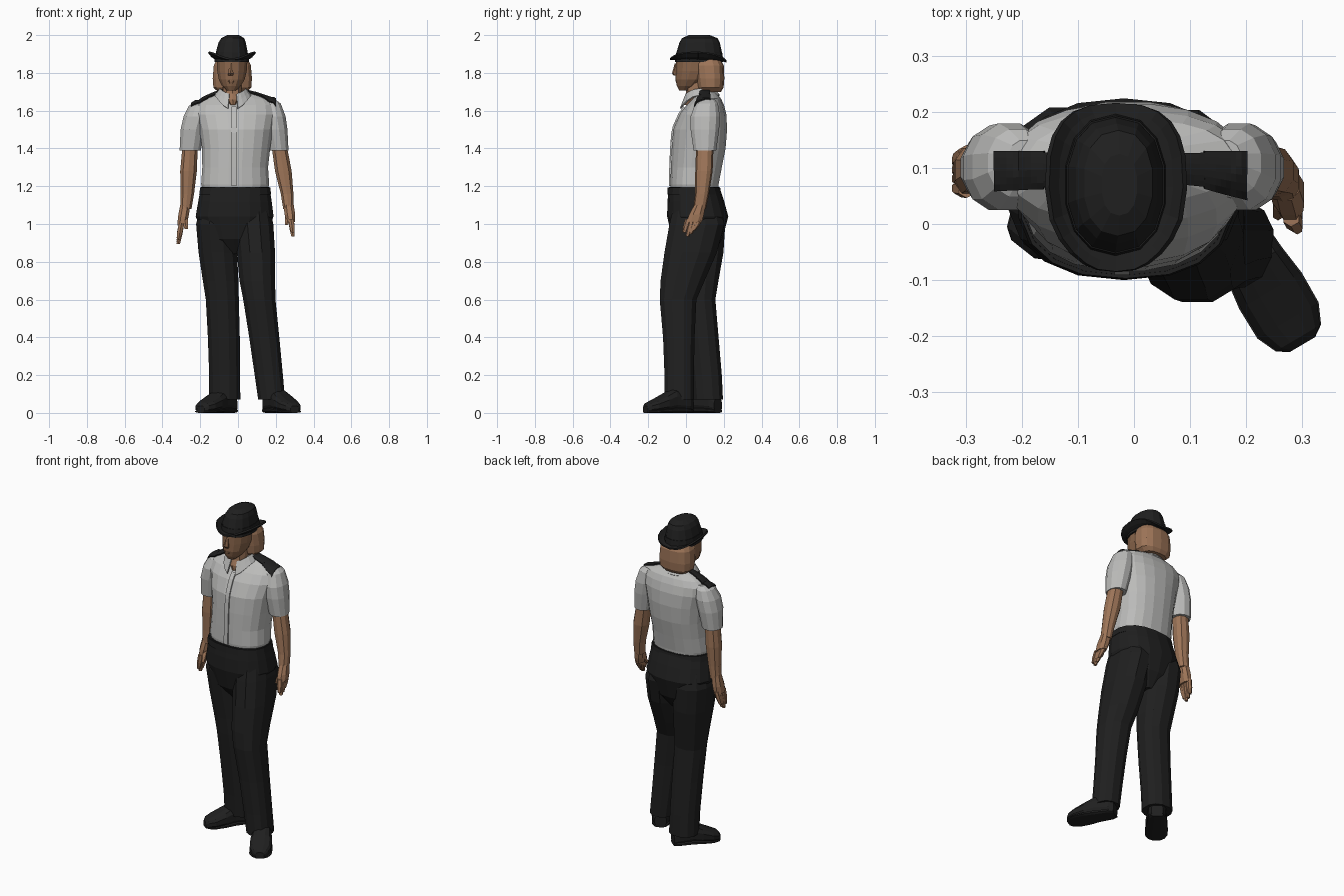
import bpy, bmesh, math
from mathutils import Vector, Matrix
from mathutils.bvhtree import BVHTree

default_cube = bpy.data.objects.get("Cube")
if default_cube:
    bpy.data.objects.remove(default_cube, do_unlink=True)


def material(name, colour):
    mat = bpy.data.materials.new(name)
    mat.use_nodes = True
    mat.diffuse_color = (*colour, 1)
    mat.node_tree.nodes["Principled BSDF"].inputs["Base Color"].default_value = (*colour, 1)
    return mat


black = material("black cloth", (.014, .014, .014))
shirt = material("light grey cloth", (.5, .5, .49))
skin = material("brown skin", (.34, .178, .098))
face_skin = material("darker face skin", (.25, .13, .07))


def finish(name, bm, mat, matrix=None, thickness=0):
    """Turn a bmesh into a flat shaded object."""
    if matrix:
        bm.transform(matrix)
    bmesh.ops.recalc_face_normals(bm, faces=bm.faces)
    mesh = bpy.data.meshes.new(name)
    bm.to_mesh(mesh)
    bm.free()
    mesh.materials.append(mat)
    obj = bpy.data.objects.new(name, mesh)
    bpy.context.scene.collection.objects.link(obj)
    if thickness:
        solid = obj.modifiers.new("thickness", "SOLIDIFY")
        solid.thickness = thickness
        solid.offset = 0
    return obj


def oval(angle, power):
    """Point on a unit superellipse."""
    c, s = math.cos(angle), math.sin(angle)
    return (math.copysign(abs(c) ** (2 / power), c),
            math.copysign(abs(s) ** (2 / power), s))


def loft(name, rows, mat, sides=14, power=2.3, matrix=None):
    """Skin oval rings given as centre x, centre y, z, radius x, radius y."""
    bm = bmesh.new()
    rings = []
    for cx, cy, z, rx, ry in rows:
        ring = []
        for i in range(sides):
            u, v = oval(math.tau * (i + .5) / sides, power)
            ring.append(bm.verts.new((cx + rx * u, cy + ry * v, z)))
        rings.append(ring)
    for a, b in zip(rings, rings[1:]):
        for i in range(sides):
            j = (i + 1) % sides
            bm.faces.new((a[i], a[j], b[j], b[i]))
    bm.faces.new(rings[0])
    bm.faces.new(rings[-1])
    return finish(name, bm, mat, matrix)


def grid_surface(name, point, nu, nv, mat, thickness):
    """Thin sheet from a function of two parameters running from 0 to 1."""
    bm = bmesh.new()
    verts = [[bm.verts.new(point(i / nu, j / nv)) for j in range(nv + 1)]
             for i in range(nu + 1)]
    for i in range(nu):
        for j in range(nv):
            bm.faces.new((verts[i][j], verts[i + 1][j], verts[i + 1][j + 1], verts[i][j + 1]))
    return finish(name, bm, mat, thickness=thickness)


def drape(name, targets, corners, direction, mat, nu, nv):
    """Lay a four cornered patch onto the nearest surface along a direction."""
    trees = [BVHTree.FromPolygons([v.co for v in o.data.vertices],
                                  [p.vertices[:] for p in o.data.polygons]) for o in targets]
    a, b, c, d = map(Vector, corners)
    direction = Vector(direction)

    def point(u, v):
        start = a.lerp(b, u).lerp(d.lerp(c, u), v)
        hits = [t.ray_cast(start, direction) for t in trees]
        reach = min([h[3] for h in hits if h[0]], default=.3)
        return start + direction * (reach - .005)
    return grid_surface(name, point, nu, nv, mat, .008)


# Shirt body with shoulders sloping outward and forward
torso = loft("shirt_body", [
    (-.015, .045, 1.17, .172, .125), (-.015, .045, 1.21, .182, .129),
    (-.015, .055, 1.3, .176, .136), (-.01, .067, 1.4, .182, .144),
    (-.01, .075, 1.5, .196, .144), (-.012, .09, 1.58, .216, .125),
    (-.012, .102, 1.63, .214, .1), (-.006, .112, 1.664, .184, .074),
    (-.015, .114, 1.69, .115, .05), (-.025, .1, 1.703, .07, .045)], shirt, 20, 2.3)

# Sleeves
sleeves = [
    loft("right_sleeve", [
        (-.195, .115, 1.648, .03, .035), (-.208, .109, 1.625, .054, .062),
        (-.222, .102, 1.57, .068, .08), (-.24, .1, 1.5, .066, .078),
        (-.253, .1, 1.39, .058, .062)], shirt, 12, 2.1),
    loft("left_sleeve", [
        (.162, .115, 1.663, .03, .035), (.175, .109, 1.638, .053, .062),
        (.187, .102, 1.57, .067, .08), (.199, .1, 1.5, .065, .078),
        (.215, .1, 1.39, .054, .062)], shirt, 12, 2.1)]

# Bare forearms
loft("right_forearm", [
    (-.253, .1, 1.42, .042, .046), (-.262, .1, 1.28, .046, .046),
    (-.268, .1, 1.16, .037, .037), (-.276, .1, 1.08, .031, .034)], skin, 10)
loft("left_forearm", [
    (.217, .1, 1.42, .042, .046), (.24, .095, 1.28, .046, .046),
    (.26, .085, 1.16, .035, .037), (.267, .072, 1.08, .029, .034)], skin, 10)


def limb(name, start, end, r0, r1):
    mid = start.lerp(end, .55)
    rows = [(*start, r0, r0), (*mid, r0, r0), (*end, r1, r1)]
    return loft(name, rows, skin, 6, 2)


def hand(side, wrist, tip, thumb_dir):
    """Flat palm, four fingers and a thumb running from wrist to fingertip."""
    wrist, tip = Vector(wrist), Vector(tip)
    palm_end = wrist.lerp(tip, .52)
    loft(side + "_palm", [(*wrist, .029, .032), (*wrist.lerp(tip, .3), .03, .042),
                          (*palm_end, .024, .043)], skin, 8)
    for i in range(4):
        spread = Vector((0, (i - 1.5) * .021, 0))
        curl = Vector((0, 0, .02 * abs(i - 1.2)))
        limb(f"{side}_finger_{i + 1}", palm_end + spread + Vector((0, 0, .015)),
             tip + spread * .75 + curl, .016, .01)
    base = wrist.lerp(tip, .2)
    limb(side + "_thumb", base, base + Vector(thumb_dir), .018, .01)


hand("right", (-.279, .1, 1.1), (-.316, .088, .89), (.012, -.05, -.085))
hand("left", (.268, .073, 1.1), (.291, .015, .93), (-.016, -.045, -.07))

# Shoulder boards and shirt front laid on the cloth
cloth = [torso] + sleeves
down, back = (0, 0, -1), (0, 1, 0)
for side, inner, middle, outer, front in (("right", -.08, -.16, -.248, .06),
                                          ("left", .05, .125, .2, .045)):
    drape(side + "_shoulder_board", cloth,
          [(inner, .075, 2), (middle, .068, 2), (middle, .127, 2), (inner, .125, 2)],
          down, black, 8, 6)
    drape(side + "_shoulder_board_end", cloth,
          [(middle, .064, 2), (outer, front, 2), (outer, .13, 2), (middle, .13, 2)],
          down, black, 8, 6)
drape("button_placket", cloth,
      [(-.035, -1, 1.2), (-.008, -1, 1.2), (-.008, -1, 1.62), (-.035, -1, 1.62)],
      back, shirt, 2, 12)

# Neck with the open throat
loft("neck", [(-.027, .022, 1.63, .014, .034), (-.028, .035, 1.66, .036, .048),
              (-.03, .06, 1.69, .05, .06), (-.03, .07, 1.78, .052, .065)], skin, 10)


def collar_point(u, v):
    """Folded collar, open at the front, with points hanging down."""
    angle = -math.pi / 2 + .28 + u * (math.tau - .56)
    front = max(0, -math.sin(angle)) ** 2
    flare = 1 + .42 * v
    return (-.027 + .066 * flare * math.cos(angle),
            .072 + .074 * flare * math.sin(angle),
            1.715 - .03 * front - v * (.035 + .045 * front))


grid_surface("collar", collar_point, 18, 2, shirt, .008)

# Head, nose and bobbed hair
loft("face", [
    (-.035, -.005, 1.708, .026, .032), (-.035, .01, 1.73, .05, .058),
    (-.033, .03, 1.765, .07, .086), (-.032, .045, 1.81, .08, .1),
    (-.031, .06, 1.88, .084, .113)], face_skin, 14, 2.1)
loft("nose", [(-.039, -.052, 1.785, .015, .012), (-.039, -.058, 1.797, .017, .016),
              (-.037, -.048, 1.85, .007, .012)], face_skin, 6, 2)
loft("mouth", [(-.036, -.033, 1.742, .02, .018), (-.036, -.036, 1.755, .026, .02),
               (-.036, -.036, 1.768, .018, .018)], face_skin, 8, 2)
loft("hair", [
    (-.03, .13, 1.7, .078, .055), (-.03, .13, 1.722, .102, .069),
    (-.03, .128, 1.77, .106, .075), (-.03, .122, 1.84, .1, .078),
    (-.03, .115, 1.87, .085, .07)], skin, 14, 2.6)

# Hat crown, band and turned up brim
loft("hat_crown", [
    (-.033, .068, 1.862, .09, .125), (-.033, .07, 1.91, .086, .12),
    (-.031, .072, 1.96, .074, .107), (-.028, .073, 1.984, .062, .094),
    (-.026, .07, 2, .032, .055)], black, 14, 2.3)
loft("hat_band", [(-.033, .069, 1.857, .094, .128), (-.033, .07, 1.905, .089, .123)], black)


def brim_point(u, v):
    """Brim narrowing to the front, with the sides curled up."""
    x, y = oval(math.tau * u, 2.8)
    taper = 1 - .3 * min(0, y) ** 2
    lift = .038 * x * x * v * v - .012 * v * max(0, y)
    return (-.032 + x * taper * (.07 + .053 * v), .065 + y * (.1 + .05 * v), 1.872 + lift)


grid_surface("hat_brim", brim_point, 24, 3, black, .01)

# Trousers and belt
loft("trouser_seat", [
    (-.016, .062, .84, .05, .075), (-.018, .06, .92, .155, .132),
    (-.018, .062, 1.04, .209, .162), (-.016, .052, 1.12, .197, .15),
    (-.015, .043, 1.195, .184, .134)], black, 18, 2.3)
loft("belt", [(-.015, .043, 1.155, .193, .142), (-.015, .042, 1.193, .188, .139)], black, 18, 2.4)
loft("right_trouser_leg", [
    (-.112, .065, 1.13, .08, .11), (-.118, .07, 1, .107, .142),
    (-.107, .076, .85, .105, .126), (-.092, .073, .7, .097, .102),
    (-.083, .07, .6, .09, .088), (-.075, .09, .4, .087, .085),
    (-.071, .11, .2, .084, .082), (-.07, .118, .07, .085, .08)], black, 12, 2.3)
loft("left_trouser_leg", [
    (.082, .055, 1.13, .08, .115), (.083, .058, 1, .107, .15),
    (.095, .025, .85, .104, .143), (.102, -.018, .7, .097, .12),
    (.113, -.042, .6, .088, .1), (.139, -.038, .4, .082, .086),
    (.163, -.036, .2, .077, .08), (.178, -.035, .07, .073, .08)], black, 12, 2.3)


def shoe(name, heel, toe):
    """Shoe lofted from heel to toe, with a separate flat sole."""
    run = Vector((toe[0] - heel[0], toe[1] - heel[1], 0))
    ahead, up = run.normalized(), Vector((0, 0, 1))
    across = up.cross(ahead)
    frame = Matrix((across, up, ahead)).transposed().to_4x4()
    frame.translation = Vector((*heel, 0))
    stations = [(0, .034, .08), (.1, .05, .11), (.4, .056, .13),
                (.6, .063, .1), (.82, .062, .07), (.95, .046, .055), (1, .026, .038)]
    for part, top, widen in (("upper", 1, 1), ("sole", .25, 1.05)):
        rows = [(0, h * top / 2, t * run.length, w * widen, h * top / 2) for t, w, h in stations]
        loft(f"{name}_{part}", rows, black, 12, 2.6, frame)


shoe("right_shoe", (-.028, .17), (-.198, -.045))
shoe("left_shoe", (.158, .025), (.3, -.215))
